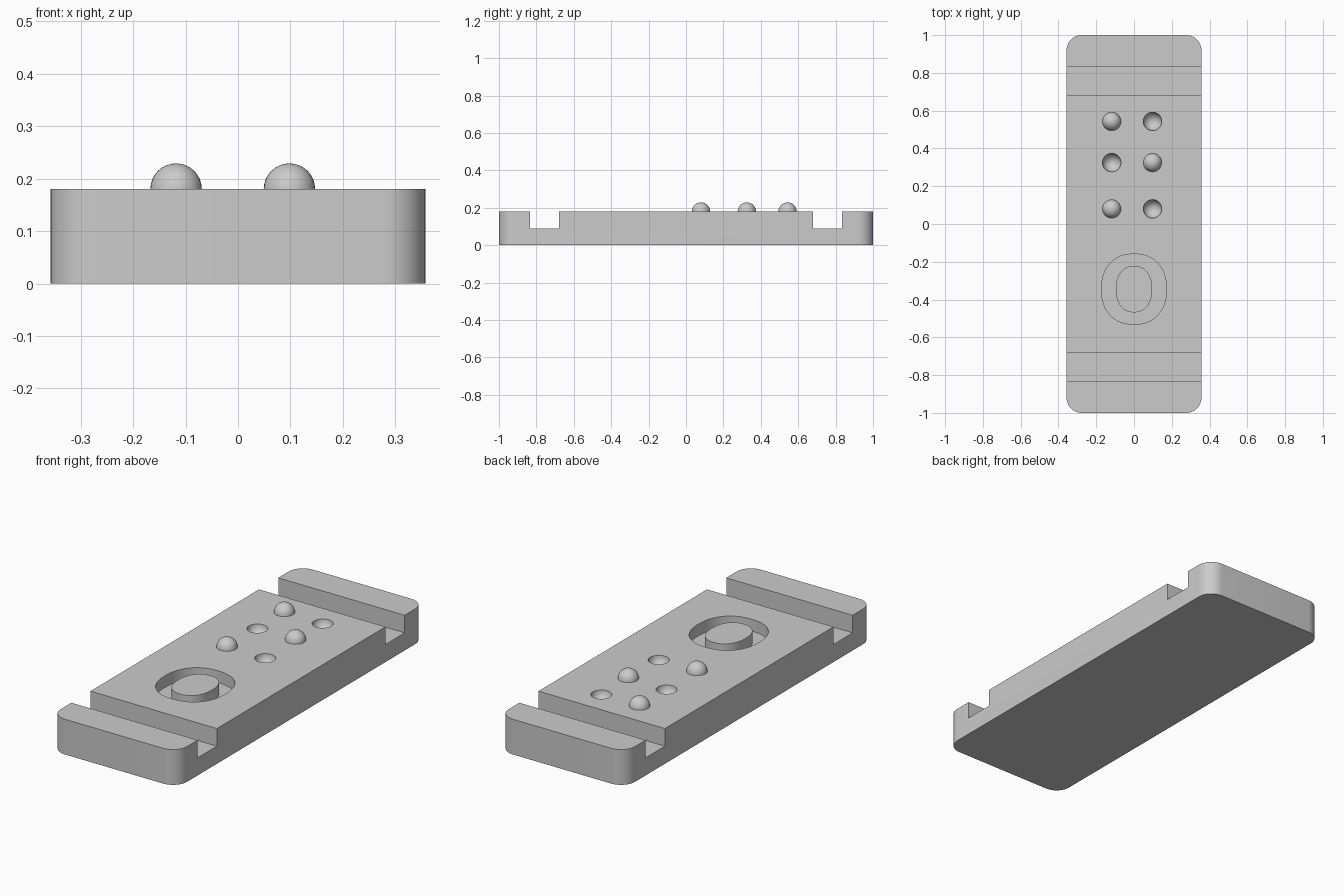
import bpy, bmesh, math

cube = bpy.data.objects.get("Cube")
if cube:
    bpy.data.objects.remove(cube, do_unlink=True)

grey = bpy.data.materials.new("plain grey")
grey.use_nodes = True
grey.diffuse_color = (0.6, 0.6, 0.6, 1)
grey.node_tree.nodes["Principled BSDF"].inputs["Base Color"].default_value = (0.6, 0.6, 0.6, 1)

HALF_W, HALF_L, TOP = 0.357, 1.0, 0.18
GROOVE_FLOOR, RING_FLOOR, STUD_R = 0.09, 0.12, 0.049
RING_Y = -0.345


def make_object(name, bm):
    bmesh.ops.recalc_face_normals(bm, faces=bm.faces)
    mesh = bpy.data.meshes.new(name)
    bm.to_mesh(mesh)
    bm.free()
    mesh.materials.append(grey)
    obj = bpy.data.objects.new(name, mesh)
    bpy.context.collection.objects.link(obj)
    return obj


def prism(name, outline, z0, z1):
    bm = bmesh.new()
    face = bm.faces.new([bm.verts.new((x, y, z0)) for x, y in outline])
    grown = bmesh.ops.extrude_face_region(bm, geom=[face])["geom"]
    bmesh.ops.translate(bm, vec=(0, 0, z1 - z0),
                        verts=[v for v in grown if isinstance(v, bmesh.types.BMVert)])
    return make_object(name, bm)


def rectangle(x0, x1, y0, y1):
    return [(x0, y0), (x1, y0), (x1, y1), (x0, y1)]


def rounded_rectangle(hw, hl, r, steps=12):
    points = []
    for quarter, (sx, sy) in enumerate([(1, 1), (-1, 1), (-1, -1), (1, -1)]):
        for i in range(steps + 1):
            a = (quarter + i / steps) * math.pi / 2
            points.append((sx * (hw - r) + r * math.cos(a), sy * (hl - r) + r * math.sin(a)))
    return points


def oval(rx, ry, power=2.25, steps=64):
    points = []
    for i in range(steps):
        a = 2 * math.pi * i / steps
        c, s = math.cos(a), math.sin(a)
        points.append((rx * math.copysign(abs(c) ** (2 / power), c),
                       RING_Y + ry * math.copysign(abs(s) ** (2 / power), s)))
    return points


def ball(name, x, y, half=False):
    bm = bmesh.new()
    bmesh.ops.create_uvsphere(bm, u_segments=32, v_segments=16, radius=STUD_R)
    if half:
        bmesh.ops.bisect_plane(bm, geom=bm.verts[:] + bm.edges[:] + bm.faces[:],
                               plane_co=(0, 0, 0), plane_no=(0, 0, 1), clear_inner=True)
    bmesh.ops.translate(bm, vec=(x, y, TOP), verts=bm.verts)
    return make_object(name, bm)


# Rounded slab
body = prism("body", rounded_rectangle(HALF_W, HALF_L, 0.08), 0, TOP)
cutters, smooth = [], [body]

# Strap grooves across both ends
for side, label in ((-1, "front"), (1, "back")):
    y0, y1 = sorted((side * 0.68, side * 0.835))
    cutters.append(prism(label + "_groove_cutter", rectangle(-0.5, 0.5, y0, y1), GROOVE_FLOOR, 0.3))

# Oval recess with a flush island
cutters.append(prism("oval_recess_cutter", oval(0.172, 0.186), RING_FLOOR, 0.3))
smooth.append(prism("oval_island", oval(0.096, 0.123), RING_FLOOR, TOP))

# Alternating studs and round sockets
for row, y in enumerate((0.08, 0.325, 0.543)):
    for col, x in enumerate((-0.118, 0.098)):
        if (row + col) % 2 == 0:
            smooth.append(ball("stud_%d" % (row + 1), x, y, half=True))
        else:
            cutters.append(ball("socket_cutter_%d" % (row + 1), x, y))

# Cut the body, then drop the cutters
for cutter in cutters:
    cutter.hide_render = True
    mod = body.modifiers.new(cutter.name, "BOOLEAN")
    mod.operation = "DIFFERENCE"
    mod.solver = "EXACT"
    mod.object = cutter
bpy.context.view_layer.update()
cut_mesh = bpy.data.meshes.new_from_object(body.evaluated_get(bpy.context.evaluated_depsgraph_get()))
body.modifiers.clear()
body.data = cut_mesh
for cutter in cutters:
    bpy.data.objects.remove(cutter, do_unlink=True)

# Smooth the curved walls and keep edges sharp
bpy.ops.object.select_all(action="DESELECT")
for obj in smooth:
    obj.select_set(True)
bpy.context.view_layer.objects.active = body
bpy.ops.object.shade_smooth_by_angle(angle=math.radians(30))
